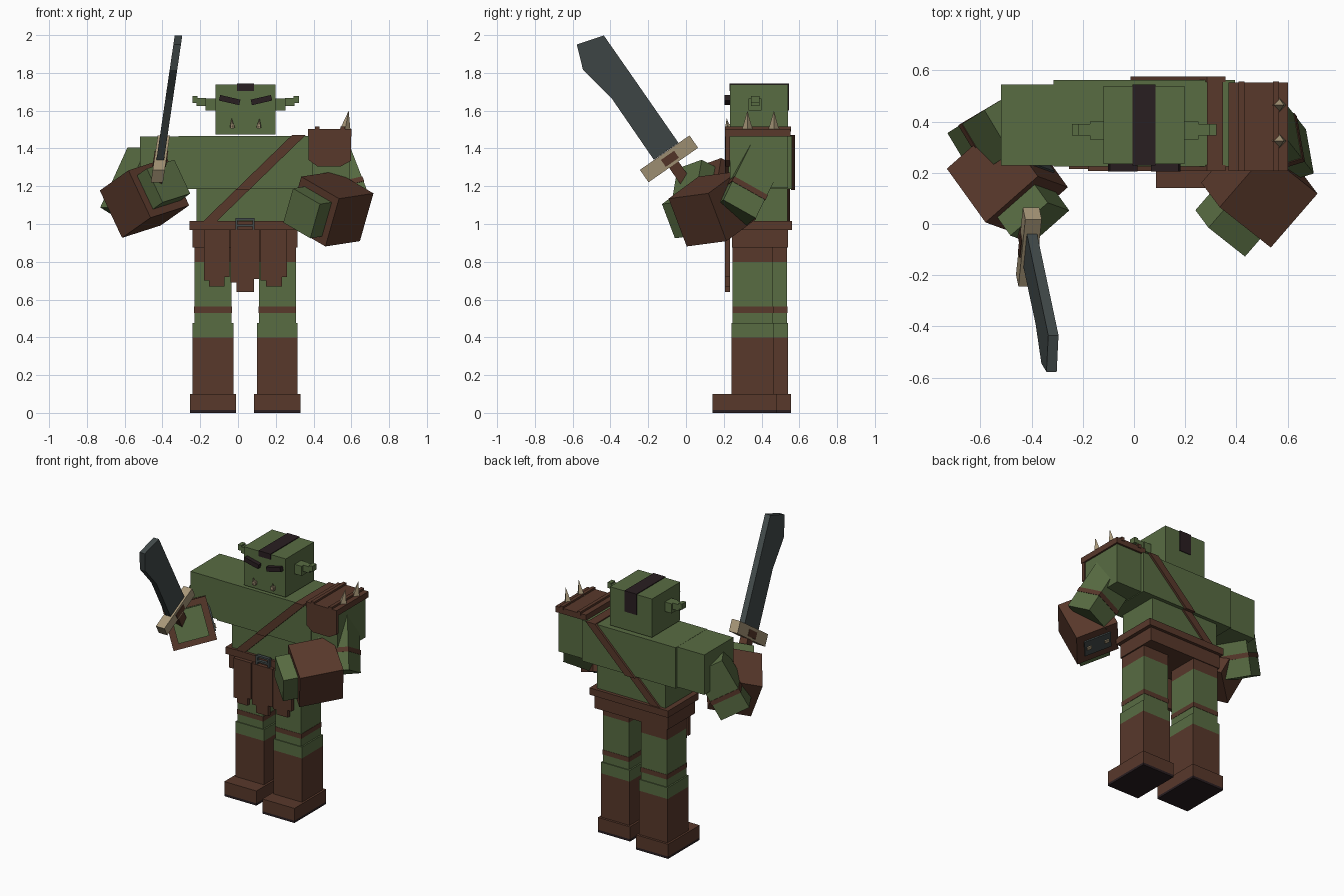
import bpy, bmesh, math
from mathutils import Vector, Matrix

if "Cube" in bpy.data.objects:
    bpy.data.objects.remove(bpy.data.objects["Cube"])


def material(name, rgb):
    m = bpy.data.materials.new(name)
    m.diffuse_color = (*rgb, 1)
    m.use_nodes = True
    m.node_tree.nodes["Principled BSDF"].inputs["Base Color"].default_value = m.diffuse_color
    return m


GREEN = material("green skin", (0.098, 0.150, 0.055))
BROWN = material("brown leather", (0.098, 0.040, 0.024))
BLACK = material("black hair", (0.022, 0.013, 0.015))
STEEL = material("dark steel", (0.055, 0.069, 0.069))
BONE = material("bone", (0.39, 0.31, 0.19))


def finish(name, bm, mat):
    bmesh.ops.recalc_face_normals(bm, faces=bm.faces)
    me = bpy.data.meshes.new(name)
    bm.to_mesh(me)
    bm.free()
    me.materials.append(mat)
    ob = bpy.data.objects.new(name, me)
    bpy.context.collection.objects.link(ob)
    return ob


def oriented(name, centre, axes, size, mat):
    """Box whose local x, y, z follow the three given axes."""
    bm = bmesh.new()
    bmesh.ops.create_cube(bm, size=1)
    rot = Matrix(axes).transposed()
    for v in bm.verts:
        v.co = rot @ Vector(c * s for c, s in zip(v.co, size)) + Vector(centre)
    return finish(name, bm, mat)


def box(name, x, y, z, mat):
    r = (x, y, z)
    return oriented(name, [(a + b) / 2 for a, b in r], Matrix.Identity(3),
                    [b - a for a, b in r], mat)


def frame(axis, hint):
    """Right-angled axes: the given axis, the hint made square to it, and the third."""
    a = Vector(axis).normalized()
    h = Vector(hint)
    h = (h - a * h.dot(a)).normalized()
    return a, h, a.cross(h)


def prism(name, pts, place, lo, hi, mat):
    """Outline extruded from lo to hi; place(u, v, depth) gives the position."""
    bm = bmesh.new()
    a = [bm.verts.new(place(u, v, lo)) for u, v in pts]
    b = [bm.verts.new(place(u, v, hi)) for u, v in pts]
    bm.faces.new(a)
    bm.faces.new(b[::-1])
    for i in range(len(pts)):
        j = (i + 1) % len(pts)
        bm.faces.new((a[i], a[j], b[j], b[i]))
    return finish(name, bm, mat)


def spike(name, base, tip, r, mat):
    bm = bmesh.new()
    ring = [bm.verts.new((base[0] + dx * r, base[1] + dy * r, base[2]))
            for dx, dy in ((1, 0), (0, 1), (-1, 0), (0, -1))]
    top = bm.verts.new(tip)
    bm.faces.new(ring)
    for i in range(4):
        bm.faces.new((ring[i], ring[(i + 1) % 4], top))
    return finish(name, bm, mat)


facing = lambda u, v, d: (u, d, v)
MID = 0.04  # body centre line

# Head with hair stripe
box("head", (-0.12, 0.198), (0.234, 0.54), (1.475, 1.738), GREEN)
box("hair_top", (-0.005, 0.085), (0.229, 0.545), (1.735, 1.743), BLACK)
box("hair_front", (-0.005, 0.085), (0.229, 0.236), (1.705, 1.743), BLACK)
box("hair_back", (-0.005, 0.085), (0.538, 0.545), (1.60, 1.743), BLACK)

# Brows, tusks and ears
for s, side in ((-1, "left"), (1, "right")):
    def span(a, b):
        return tuple(sorted((MID + s * a, MID + s * b)))
    t = math.radians(-13 * s)
    oriented("brow_" + side, (MID + s * 0.084, 0.22, 1.656),
             ((math.cos(t), 0, -math.sin(t)), (0, 1, 0), (math.sin(t), 0, math.cos(t))),
             (0.11, 0.03, 0.03), BLACK)
    spike("tusk_" + side, (MID + s * 0.07, 0.222, 1.51),
          (MID + s * 0.074, 0.215, 1.56), 0.014, BONE)
    box("tusk_base_" + side, span(0.06, 0.08), (0.21, 0.236), (1.505, 1.53), BONE)
    box("ear_inner_" + side, span(0.155, 0.212), (0.33, 0.40), (1.60, 1.665), GREEN)
    box("ear_outer_" + side, span(0.21, 0.26), (0.345, 0.39), (1.625, 1.668), GREEN)
    box("ear_tip_" + side, span(0.255, 0.282), (0.345, 0.39), (1.64, 1.678), GREEN)

# Torso and shoulders
box("chest", (-0.315, 0.395), (0.224, 0.562), (1.185, 1.465), GREEN)
box("belly", (-0.22, 0.30), (0.25, 0.537), (1.0, 1.19), GREEN)
box("shoulder_left", (-0.52, -0.315), (0.228, 0.545), (1.19, 1.464), GREEN)
box("shoulder_right", (0.395, 0.59), (0.232, 0.54), (1.19, 1.464), GREEN)

# Diagonal strap over chest, belly, back and shoulder top
def strap(name, z0, z1, y0, y1):
    cx = lambda z: 0.316 + (z - 1.465) * 1.03
    pts = [(cx(z0) - .036, z0), (cx(z0) + .036, z0), (cx(z1) + .036, z1), (cx(z1) - .036, z1)]
    prism(name, pts, facing, y0, y1, BROWN)


strap("strap_chest", 1.18, 1.47, 0.207, 0.23)
strap("strap_back", 1.18, 1.47, 0.555, 0.577)
strap("strap_belly", 1.01, 1.185, 0.235, 0.255)
strap("strap_waist_back", 1.01, 1.185, 0.53, 0.55)
box("strap_top", (0.285, 0.347), (0.207, 0.577), (1.462, 1.472), BROWN)

# Belt, hips and buckle
box("belt", (-0.256, 0.34), (0.232, 0.56), (0.968, 1.015), BROWN)
box("hips", (-0.24, 0.315), (0.243, 0.54), (0.875, 0.97), BROWN)
for z in (0.96, 0.992, 1.025):
    box("buckle_bar", (-0.013, 0.087), (0.212, 0.235), (z - 0.006, z + 0.006), STEEL)
for x in (-0.008, 0.082):
    box("buckle_post", (x - 0.006, x + 0.006), (0.212, 0.235), (0.955, 1.03), STEEL)

# Loincloth flaps with stepped hems
for x0, x1, z, hem in ((-0.18, -0.045, 0.70, 0.67), (-0.04, 0.115, 0.69, 0.64), (0.12, 0.26, 0.70, 0.67)):
    w = x1 - x0
    pts = [(x0, 0.97), (x0, z), (x0 + .2 * w, z), (x0 + .2 * w, hem), (x0 + .8 * w, hem),
           (x0 + .8 * w, z + .02), (x1, z + .02), (x1, 0.97)]
    prism("loincloth_flap", pts, facing, 0.207, 0.233, BROWN)

# Legs and boots, the right one a step ahead
for side, cx, cy in (("left", -0.132, 0.428), ("right", 0.208, 0.354)):
    def block(part, wx, wy, z, mat):
        box(part + "_" + side, (cx - wx, cx + wx), (cy - wy, cy + wy), z, mat)
    block("shorts", 0.098, 0.107, (0.80, 0.90), BROWN)
    block("thigh", 0.098, 0.107, (0.47, 0.80), GREEN)
    block("knee_band", 0.1, 0.109, (0.53, 0.562), BROWN)
    block("shin", 0.108, 0.113, (0.40, 0.477), GREEN)
    block("boot", 0.108, 0.113, (0.10, 0.40), BROWN)
    fx, fy = (cx - 0.122, cx + 0.122), (cy - 0.214, cy + 0.129)
    box("foot_" + side, fx, fy, (0.016, 0.10), BROWN)
    box("sole_" + side, fx, fy, (0, 0.016), BLACK)

# Arms: bent upper arm with band, gauntlet, fist and inner plate
ARMS = (
    ("left", (-0.53, 0.36, 1.20), (-0.40, -0.25, -0.88), (-0.84, -0.5, 0.4),
     (-0.495, 0.18, 1.138), (0.54, -0.75, 0.38), (0.42, -0.15, -0.90), 1),
    ("right", (0.535, 0.33, 1.21), (0.33, -0.42, -0.85), (0.9, 0.3, 0.25),
     (0.49, 0.14, 1.08), (-0.65, -0.75, -0.10), (0.69, -0.59, -0.42), -1),
)
for side, uc, ua, uh, gc, ga, gh, inner in ARMS:
    f = frame(ua, uh)
    oriented("upper_arm_" + side, uc, f, (0.36, 0.20, 0.20), GREEN)
    oriented("arm_band_" + side, Vector(uc) + f[0] * 0.05, f, (0.03, 0.206, 0.206), BROWN)
    g = frame(ga, gh)
    gc = Vector(gc)
    oriented("gauntlet_" + side, gc, g, (0.28, 0.28, 0.28), BROWN)
    oriented("fist_" + side, gc + g[0] * 0.16, g, (0.15, 0.20, 0.20), GREEN)
    n = g[2] if g[2].dot(Vector((inner, 0, 0))) > 0 else -g[2]
    oriented("gauntlet_plate_" + side, gc + n * 0.142, g, (0.15, 0.18, 0.012), STEEL)
    for k in (-1, 1):
        oriented("plate_stud_" + side, gc + n * 0.148 + g[1] * 0.06 * k, g, (0.03, 0.03, 0.012), BONE)

# Shoulder guard with ridges and spikes
box("guard_cap", (0.37, 0.602), (0.207, 0.553), (1.462, 1.502), BROWN)
prism("guard_flap", [(0.372, 1.47), (0.372, 1.34), (0.42, 1.305), (0.545, 1.305), (0.598, 1.335),
                     (0.598, 1.47)], facing, 0.21, 0.234, BROWN)
for x in (0.42, 0.555):
    box("guard_ridge", (x - 0.012, x + 0.012), (0.207, 0.557), (1.49, 1.515), BROWN)
for y in (0.325, 0.465):
    spike("guard_spike", (0.567, y, 1.5), (0.586, y, 1.60), 0.028, BONE)

# Sword, leaning slightly toward the body as it rises
lean = lambda y, z, d: (-0.40 + 0.147 * (z - 1.42) + d, y, z)
prism("blade", [(-0.578, 1.95), (-0.435, 1.998), (-0.29, 1.79), (-0.04, 1.43), (-0.17, 1.34),
                (-0.39, 1.66), (-0.545, 1.815)], lean, -0.02, 0.02, STEEL)
c, s = 0.82, 0.57


def sword_block(name, cy, cz, length, thick, depth, mat):
    pts = [(cy + i * c * length / 2 - j * s * thick / 2, cz + i * s * length / 2 + j * c * thick / 2)
           for i, j in ((-1, -1), (1, -1), (1, 1), (-1, 1))]
    prism(name, pts, lean, -depth, depth, mat)


sword_block("hilt_guard", -0.09, 1.345, 0.32, 0.08, 0.032, BONE)
sword_block("hilt_inset", -0.085, 1.345, 0.085, 0.045, 0.036, BROWN)
sword_block("grip", -0.02, 1.25, 0.06, 0.24, 0.028, BROWN)
